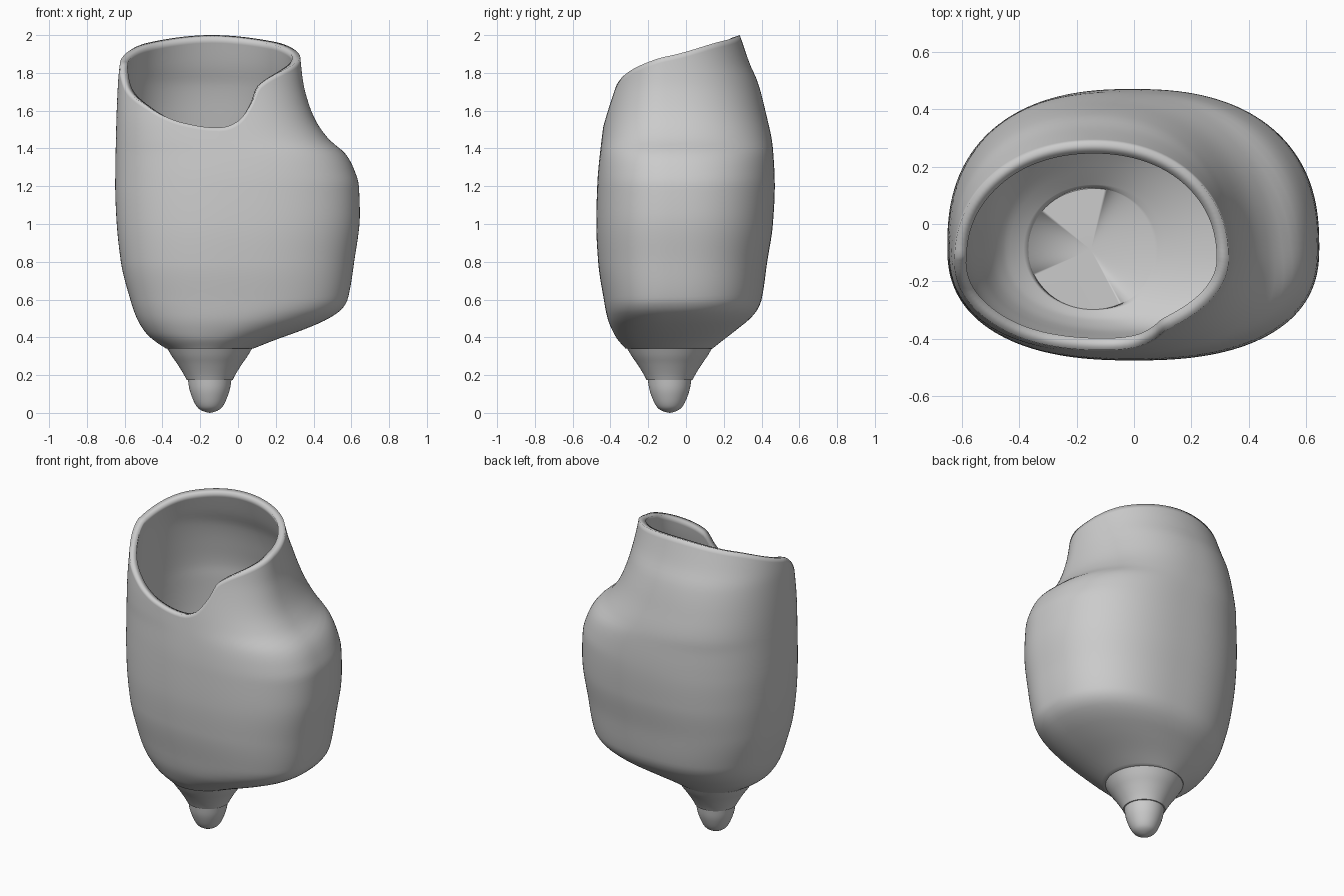
import bpy, bmesh
from math import sin, cos, pi, radians, copysign

if "Cube" in bpy.data.objects:
    bpy.data.objects.remove(bpy.data.objects["Cube"])


def curve(points):
    """Smooth monotone interpolation through (position, value) pairs."""
    xs, ys = zip(*points)
    d = [(ys[i + 1] - ys[i]) / (xs[i + 1] - xs[i]) for i in range(len(xs) - 1)]
    m = [d[0]] + [2 * a * b / (a + b) if a * b > 0 else 0 for a, b in zip(d, d[1:])] + [d[-1]]

    def f(x):
        x = min(max(x, xs[0]), xs[-1])
        i = max(k for k in range(len(d)) if xs[k] <= x)
        h = xs[i + 1] - xs[i]
        t = (x - xs[i]) / h
        return (ys[i] * (1 + 2 * t) * (1 - t) ** 2 + h * m[i] * t * (1 - t) ** 2
                + ys[i + 1] * t * t * (3 - 2 * t) + h * m[i + 1] * t * t * (t - 1))
    return f


def loft(name, rings, cap_first=None, cap_last=None):
    bm = bmesh.new()
    rows = [[bm.verts.new(p) for p in ring] for ring in rings]
    n = len(rows[0])
    for a, b in zip(rows, rows[1:]):
        for i in range(n):
            j = (i + 1) % n
            bm.faces.new((a[i], a[j], b[j], b[i]))
    for point, row, flip in ((cap_first, rows[0], True), (cap_last, rows[-1], False)):
        if point:
            c = bm.verts.new(point)
            for i in range(n):
                j = (i + 1) % n
                bm.faces.new((row[j], row[i], c) if flip else (row[i], row[j], c))
    mesh = bpy.data.meshes.new(name)
    bm.to_mesh(mesh)
    bm.free()
    ob = bpy.data.objects.new(name, mesh)
    bpy.context.collection.objects.link(ob)
    return ob


def smooth(ob):
    bpy.ops.object.select_all(action='DESELECT')
    ob.select_set(True)
    bpy.context.view_layer.objects.active = ob
    bpy.ops.object.shade_smooth_by_angle(angle=radians(35))


# Silhouettes of the shell by height
left = curve([(.34, -.38), (.38, -.44), (.42, -.485), (.5, -.535), (.6, -.57), (.8, -.62),
              (1.05, -.645), (1.2, -.65), (1.5, -.645), (1.75, -.635), (1.85, -.625), (2, -.60)])
right = curve([(.34, .08), (.38, .18), (.45, .37), (.5, .48), (.55, .55), (.6, .58), (.8, .615),
               (1.05, .645), (1.2, .64), (1.3, .61), (1.37, .57), (1.45, .48), (1.55, .41),
               (1.65, .37), (1.75, .345), (1.88, .33), (2, .32)])
front = curve([(.34, -.32), (.4, -.37), (.5, -.415), (.6, -.435), (.8, -.465), (1, -.475),
               (1.2, -.47), (1.5, -.44), (1.75, -.40), (2, -.36)])
back = curve([(.34, .14), (.38, .19), (.45, .28), (.5, .34), (.55, .38), (.6, .40), (.8, .43),
              (1, .46), (1.2, .47), (1.4, .46), (1.6, .42), (1.75, .38), (1.85, .337), (2, .285)])
squareness = curve([(.34, 2), (.6, 2.45), (1.3, 2.4), (2, 2.05)])
middle = curve([(.34, -.09), (1.2, -.08), (1.6, -.10), (2, -.12)])
# Rim height by angle: slanted, with a dip at the front
rim = curve([(-180, 1.855), (-168, 1.80), (-155, 1.72), (-131, 1.625), (-118, 1.572), (-106, 1.535),
             (-90, 1.51), (-81, 1.54), (-69, 1.64), (-60, 1.74), (-40, 1.81), (-10, 1.87),
             (0, 1.885), (45, 1.965), (90, 2.0), (135, 1.96), (180, 1.855)])


def shell_point(t, z):
    e = 2 / squareness(z)
    c, s = cos(t), sin(t)
    l, r, m = left(z), right(z), middle(z)
    half_y = back(z) - m if s > 0 else m - front(z)
    return ((l + r) / 2 + (r - l) / 2 * copysign(abs(c) ** e, c),
            m + half_y * copysign(abs(s) ** e, s), z)


# Hollow shell
COLS, ROWS = 144, 72
angles = [-pi + 2 * pi * i / COLS for i in range(COLS)]
rings = []
for k in range(ROWS + 1):
    v = (k / ROWS) ** 1.25
    rings.append([shell_point(t, .34 + (rim(t * 180 / pi) - .34) * v) for t in angles])
shell = loft("shell_body", rings, cap_first=(-.15, -.09, .34))
wall = shell.modifiers.new("wall", 'SOLIDIFY')
wall.thickness = .042
wall.offset = -1
smooth(shell)


# Round stepped tip below the shell
def turned(name, profile):
    f = curve(profile)
    z0, z1 = profile[0][0], profile[-1][0]
    zs = [z0 + (z1 - z0) * (i / 16) ** 1.6 for i in range(17)]
    ob = loft(name, [[(-.15 + f(z) * cos(t), -.087 + f(z) * sin(t), z) for t in angles[::2]]
                     for z in zs], (-.15, -.087, max(z0 - .004, 0)), (-.15, -.087, z1))
    smooth(ob)


turned("tip_cone", [(.175, .122), (.20, .135), (.26, .172), (.30, .20), (.342, .225)])
turned("tip_end", [(.004, .02), (.012, .042), (.03, .066), (.08, .092), (.13, .108), (.18, .116)])
